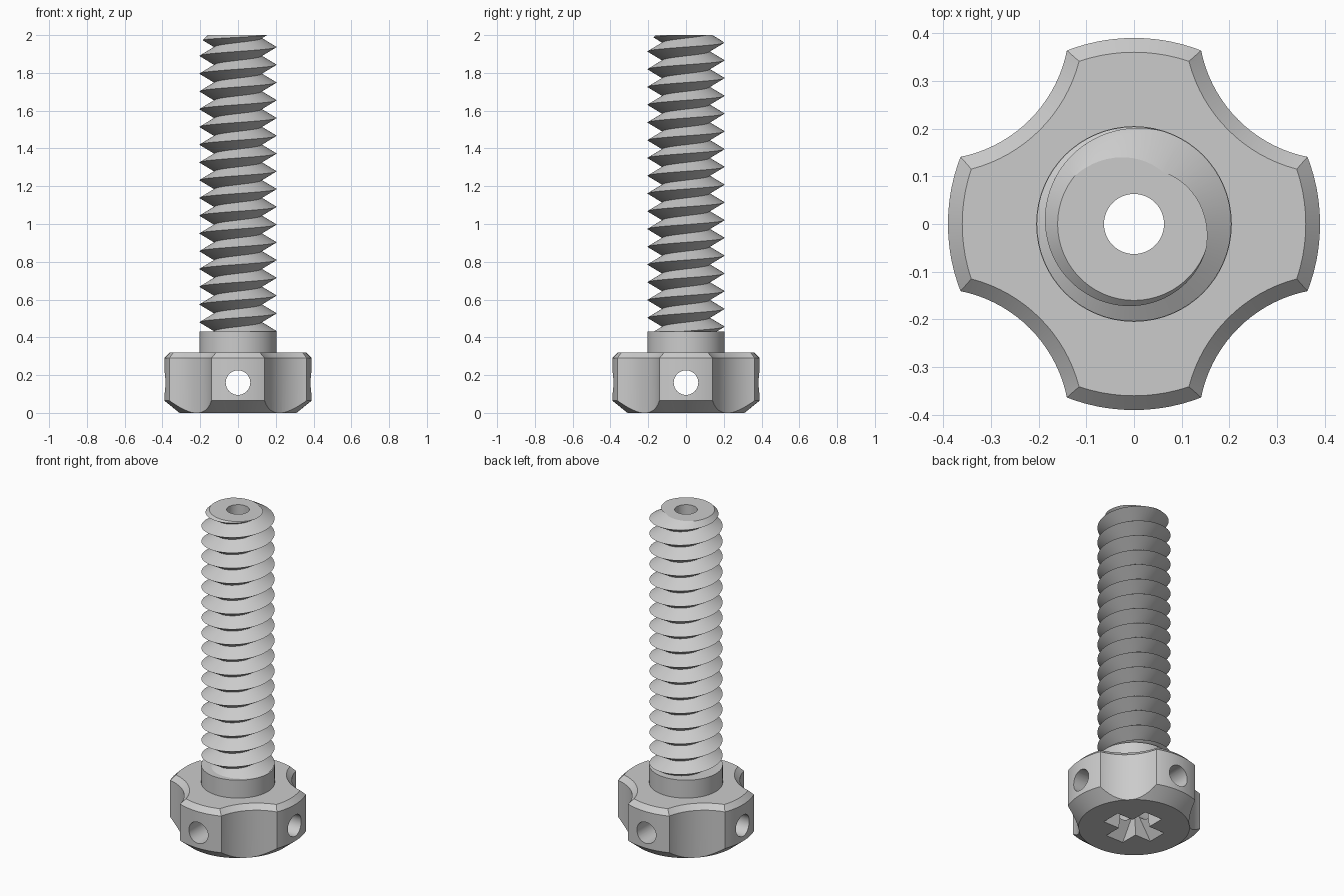
import bpy, bmesh, math
from mathutils import Vector

if "Cube" in bpy.data.objects:
    bpy.data.objects.remove(bpy.data.objects["Cube"], do_unlink=True)

steel = bpy.data.materials.new("plain_grey")
steel.use_nodes = True
grey = (0.6, 0.6, 0.6, 1)
steel.diffuse_color = grey
steel.node_tree.nodes["Principled BSDF"].inputs["Base Color"].default_value = grey

PITCH, TIP, ROOT = 0.094, 0.204, 0.125
BORE = 0.063
STEPS = 64


def finish(name, bm):
    bmesh.ops.recalc_face_normals(bm, faces=bm.faces)
    mesh = bpy.data.meshes.new(name)
    bm.to_mesh(mesh)
    bm.free()
    obj = bpy.data.objects.new(name, mesh)
    mesh.materials.append(steel)
    bpy.context.collection.objects.link(obj)
    return obj


def lathe(name, profile, center=(0, 0), steps=96):
    """Revolve (radius, z) points, starting and ending on the axis."""
    bm = bmesh.new()
    rings = []
    for r, z in profile:
        if r == 0:
            rings.append([bm.verts.new((*center, z))] * steps)
        else:
            rings.append([bm.verts.new((center[0] + r * math.cos(math.tau * i / steps),
                                        center[1] + r * math.sin(math.tau * i / steps), z))
                          for i in range(steps)])
    for low, high in zip(rings, rings[1:]):
        for i in range(steps):
            j = (i + 1) % steps
            bm.faces.new(dict.fromkeys((low[i], low[j], high[j], high[i])))
    return finish(name, bm)


def rod(name, radius, low, high):
    return lathe(name, [(0, low), (radius, low), (radius, high), (0, high)], steps=48)


def boolean(target, cutter, operation="DIFFERENCE"):
    cutter.hide_render = True
    mod = target.modifiers.new("cut", "BOOLEAN")
    mod.operation, mod.solver, mod.object = operation, "EXACT", cutter
    bpy.context.view_layer.update()
    bpy.ops.object.select_all(action="DESELECT")
    bpy.context.view_layer.objects.active = target
    target.select_set(True)
    bpy.ops.object.modifier_apply(modifier=mod.name)
    bpy.data.objects.remove(cutter, do_unlink=True)


# Knob head with its collar
head = lathe("knob_head", [(0, 0), (0.31, 0), (0.39, 0.065), (0.39, 0.29), (0.36, 0.32),
                           (0.205, 0.32), (0.205, 0.43), (0, 0.43)])

# Four finger scallops, flared at the top for the chamfer
for sx in (-1, 1):
    for sy in (-1, 1):
        boolean(head, lathe("scallop_cutter",
                            [(0, -0.1), (0.285, -0.1), (0.285, 0.29), (0.345, 0.35), (0, 0.35)],
                            (0.42 * sx, 0.42 * sy)))

# Cross holes through opposite lobes
for axis in range(2):
    hole = rod("cross_hole_cutter", 0.065, -0.6, 0.6)
    hole.rotation_euler[axis] = math.pi / 2
    hole.location.z = 0.16
    boolean(head, hole)

# Tapered cross-shaped driver recess under the head
for turn in range(2):
    bm = bmesh.new()
    bmesh.ops.create_cube(bm, size=2)
    for v in bm.verts:
        top = v.co.z > 0
        v.co = Vector((v.co.x * (0.06 if top else 0.18), v.co.y * (0.05 if top else 0.061),
                       0.15 if top else -0.015))
    recess = finish("recess_cutter", bm)
    recess.rotation_euler.z = turn * math.pi / 2
    boolean(head, recess)

boolean(head, rod("bore_cutter", BORE, -0.1, 2.2))

# Threaded shaft: a helical ridge and groove
bm = bmesh.new()
tips, roots = [], []
for i in range(-2 * STEPS, 19 * STEPS):
    a = math.tau * i / STEPS
    z = 0.433 + PITCH * i / STEPS
    tips.append(bm.verts.new((TIP * math.cos(a), TIP * math.sin(a), z)))
    roots.append(bm.verts.new((ROOT * math.cos(a), ROOT * math.sin(a), z + PITCH / 2)))
for i in range(len(tips) - STEPS - 1):
    k = i + STEPS
    bm.faces.new((tips[i], tips[i + 1], roots[i + 1], roots[i]))
    bm.faces.new((roots[i], roots[i + 1], tips[k + 1], tips[k]))
for z, above in ((2, True), (0.38, False)):
    bmesh.ops.bisect_plane(bm, geom=bm.verts[:] + bm.edges[:] + bm.faces[:], dist=1e-6,
                           plane_co=(0, 0, z), plane_no=(0, 0, 1),
                           clear_outer=above, clear_inner=not above)
bmesh.ops.delete(bm, geom=[v for v in bm.verts if not v.link_faces], context="VERTS")
bmesh.ops.holes_fill(bm, edges=[e for e in bm.edges if e.is_boundary], sides=0)
shaft = finish("threaded_shaft", bm)

# Chamfered tip and axial bore
boolean(shaft, lathe("tip_chamfer_cutter",
                     [(0, 0.3), (0.26, 0.3), (0.26, 1.9), (0.11, 2.05), (0, 2.05)]), "INTERSECT")
boolean(shaft, rod("bore_cutter", BORE, -0.1, 2.2))

# Smooth curved faces, keep hard edges
bpy.ops.object.select_all(action="DESELECT")
for obj in (head, shaft):
    obj.select_set(True)
bpy.context.view_layer.objects.active = head
bpy.ops.object.shade_smooth_by_angle(angle=math.radians(25))
